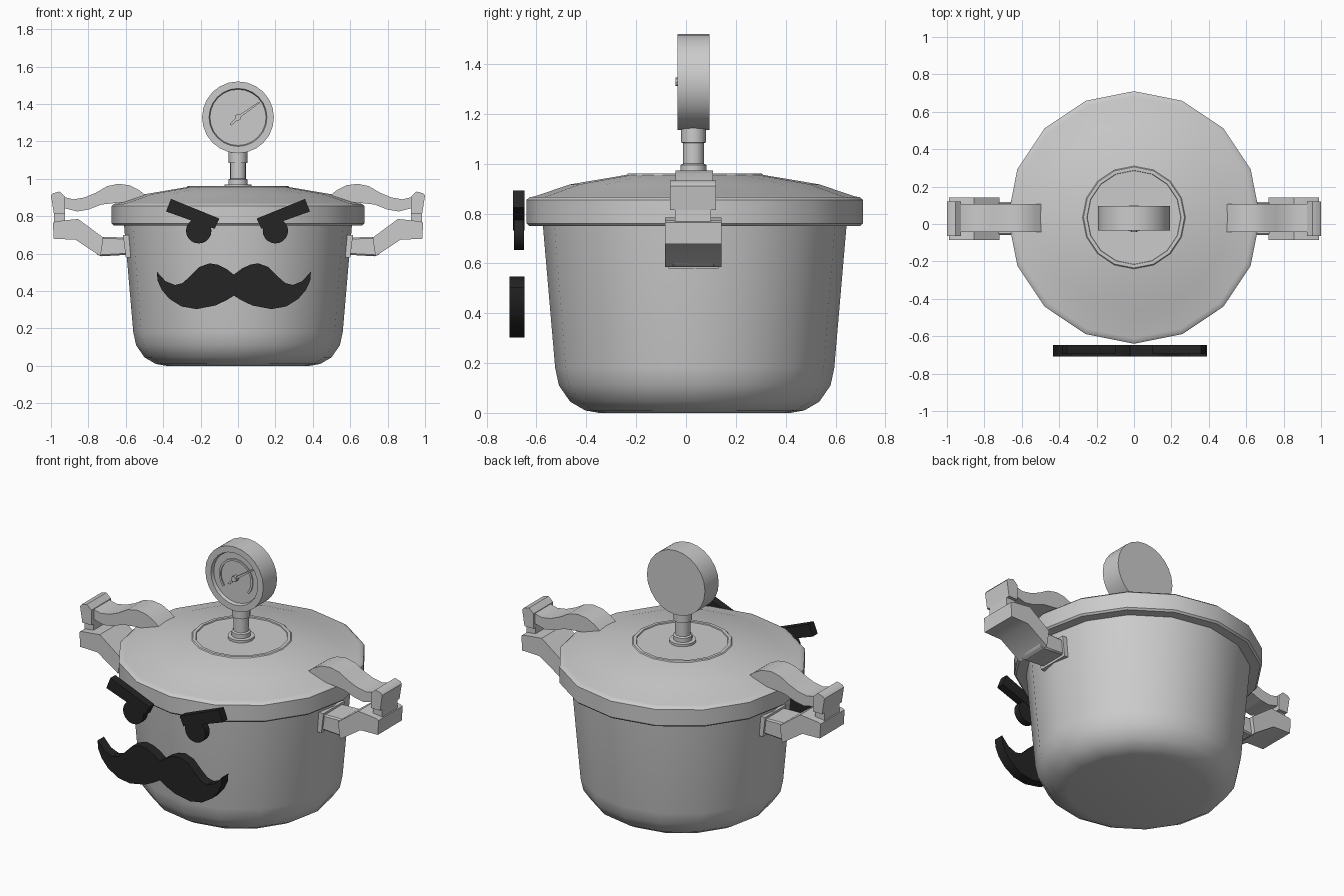
import bpy, bmesh
from math import sin, cos, pi, radians

CY = 0.035  # the pot axis sits slightly behind the origin
dark = bpy.data.materials.new("dark")
dark.diffuse_color = (0.018, 0.018, 0.018, 1)


def finish(bm, name, mat=None, angle=35):
    bmesh.ops.recalc_face_normals(bm, faces=bm.faces)
    me = bpy.data.meshes.new(name)
    bm.to_mesh(me)
    bm.free()
    ob = bpy.data.objects.new(name, me)
    bpy.context.collection.objects.link(ob)
    if mat:
        me.materials.append(mat)
    bpy.ops.object.select_all(action='DESELECT')
    ob.select_set(True)
    bpy.context.view_layer.objects.active = ob
    bpy.ops.object.shade_smooth_by_angle(angle=radians(angle))
    return ob


def lathe(name, profile, n=16, angle=35):
    """Closed solid of revolution from (radius, height) points."""
    bm = bmesh.new()
    rings = [[bm.verts.new((r * cos(2 * pi * k / n), r * sin(2 * pi * k / n), z))
              for k in range(n)] for r, z in profile]
    for a, b in zip(rings, rings[1:]):
        for k in range(n):
            bm.faces.new((a[k], a[(k + 1) % n], b[(k + 1) % n], b[k]))
    bm.faces.new(rings[0])
    bm.faces.new(rings[-1])
    ob = finish(bm, name, angle=angle)
    ob.location.y = CY
    return ob


def prism(name, pts, y0, y1, mat=None, sx=1, ox=0, bevel=0):
    """Outline in x/z extruded along y; sx=-1 mirrors it."""
    bm = bmesh.new()
    a = [bm.verts.new((sx * x + ox, y0, z)) for x, z in pts]
    b = [bm.verts.new((sx * x + ox, y1, z)) for x, z in pts]
    n = len(pts)
    bm.faces.new(a)
    bm.faces.new(b)
    for k in range(n):
        bm.faces.new((a[k], a[(k + 1) % n], b[(k + 1) % n], b[k]))
    if bevel:
        bmesh.ops.bevel(bm, geom=bm.edges[:], offset=bevel, segments=1, affect='EDGES')
    return finish(bm, name, mat)


def rect(x0, x1, z0, z1):
    return [(x0, z0), (x1, z0), (x1, z1), (x0, z1)]


# Pot and lid
lathe("pot_body", [(0.385, 0), (0.44, 0.01), (0.50, 0.045), (0.545, 0.11),
                   (0.56, 0.18), (0.61, 0.76)])
lathe("lid", [(0.60, 0.75), (0.665, 0.75), (0.675, 0.76), (0.675, 0.855), (0.662, 0.866),
              (0.645, 0.868), (0.50, 0.917), (0.275, 0.955), (0.27, 0.96),
              (0.252, 0.96), (0.25, 0.954)])

# Gauge stem and dial
stem = lathe("gauge_stem", [(0.073, 0.95), (0.073, 0.968), (0.052, 0.97), (0.052, 0.995),
                            (0.042, 1.0), (0.042, 1.083), (0.05, 1.085), (0.05, 1.16)])
stem.location.y = 0.03
dial = lathe("gauge_dial", [(0.192, -0.065), (0.192, 0.065), (0.155, 0.065), (0.15, 0.045)], 24)
dial.rotation_euler.x = pi / 2
dial.location = (0, 0.03, 1.328)
arc = [radians(-40 + 260 * k / 16) for k in range(17)]
prism("dial_scale", [(0.112 * cos(a), 1.328 + 0.112 * sin(a)) for a in arc] +
      [(0.1 * cos(a), 1.328 + 0.1 * sin(a)) for a in reversed(arc)], -0.022, 0.0)
prism("needle_hub", [(0.017 * cos(k * pi / 4), 1.328 + 0.017 * sin(k * pi / 4))
                     for k in range(8)], -0.042, 0.0)
prism("needle", [(-0.045, 1.29), (-0.035, 1.285), (0.004, 1.322), (0.118, 1.406),
                 (0.113, 1.412), (-0.004, 1.334)], -0.034, -0.02)

for side, s in (("right", 1), ("left", -1)):
    # Lower handle with its bracket
    prism("pot_bracket_" + side, [(0.56, 0.595), (0.74, 0.585), (0.77, 0.61), (0.77, 0.69),
                                  (0.56, 0.685)], -0.058, 0.118, sx=s, bevel=0.008)
    prism("pot_bracket_plate_" + side, [(0.57, 0.58), (0.60, 0.58), (0.615, 0.70), (0.57, 0.70)],
          -0.07, 0.13, sx=s)
    prism("pot_handle_" + side, [(0.735, 0.585), (0.87, 0.675), (0.985, 0.678), (0.99, 0.765),
                                 (0.975, 0.772), (0.855, 0.785), (0.72, 0.685)],
          -0.085, 0.142, sx=s)
    # Upper handle, its end cap and the neck between the two
    prism("lid_handle_" + side, [(0.485, 0.905), (0.53, 0.94), (0.58, 0.965), (0.64, 0.973),
                                 (0.70, 0.96), (0.76, 0.925), (0.82, 0.9), (0.88, 0.89),
                                 (0.94, 0.905), (0.94, 0.845), (0.86, 0.825), (0.80, 0.835),
                                 (0.73, 0.862), (0.66, 0.87), (0.55, 0.88)],
          -0.042, 0.108, sx=s)
    prism("handle_cap_" + side, [(0.925, 0.815), (0.985, 0.815), (1.0, 0.91), (0.99, 0.922),
                                 (0.955, 0.932), (0.925, 0.905)], -0.065, 0.12, sx=s)
    prism("handle_neck_" + side, rect(0.925, 0.985, 0.76, 0.825), -0.045, 0.1, sx=s)
    # Eye, brow and moustache half
    ex = 0.2 if s > 0 else 0.21
    prism("eye_" + side, [(ex + 0.068 * cos(k * pi / 10), 0.722 + 0.068 * sin(k * pi / 10))
                          for k in range(20)], -0.69, -0.65, dark, s)
    prism("brow_" + side, [(0.10, 0.787), (0.125, 0.732), (0.385, 0.825), (0.358, 0.892)],
          -0.695, -0.648, dark, s)

# Moustache outline: one half, mirrored to close the loop
half = [(0, .487), (.04, .518), (.085, .54), (.13, .548), (.185, .528), (.235, .477),
        (.275, .442), (.315, .432), (.365, .452), (.412, .503), (.408, .455), (.385, .405),
        (.345, .358), (.28, .317), (.2, .303), (.1, .322), (.04, .35), (0, .375)]
prism("moustache", half + [(-x, z) for x, z in half[-2:0:-1]], -0.708, -0.648, dark, ox=-0.022)
